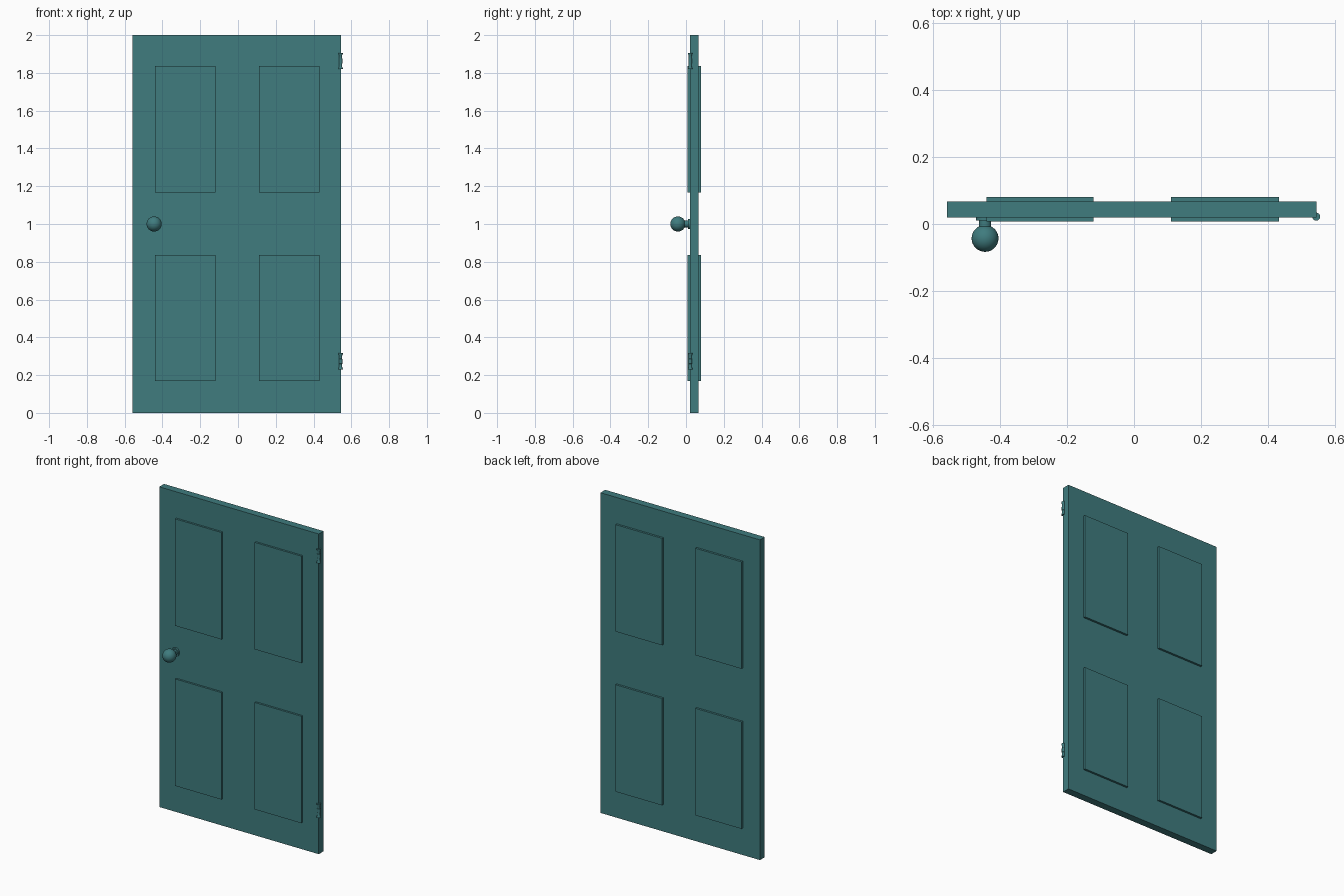
import bpy, bmesh, math
from mathutils import Matrix

if "Cube" in bpy.data.objects:
    bpy.data.objects.remove(bpy.data.objects["Cube"])

teal = bpy.data.materials.new("teal_paint")
teal.diffuse_color = (0.05, 0.2, 0.21, 1)
teal.use_nodes = True
teal.node_tree.nodes["Principled BSDF"].inputs["Base Color"].default_value = teal.diffuse_color


def finish(name, bm, smooth=False):
    bmesh.ops.recalc_face_normals(bm, faces=bm.faces)
    mesh = bpy.data.meshes.new(name)
    bm.to_mesh(mesh)
    bm.free()
    obj = bpy.data.objects.new(name, mesh)
    bpy.context.collection.objects.link(obj)
    mesh.materials.append(teal)
    if smooth:
        bpy.ops.object.select_all(action='DESELECT')
        obj.select_set(True)
        bpy.context.view_layer.objects.active = obj
        bpy.ops.object.shade_smooth_by_angle(angle=math.radians(35))
    return obj


def box(name, x, y, z):
    bm = bmesh.new()
    bmesh.ops.create_cube(bm, size=1)
    for v in bm.verts:
        v.co = [(lo + hi) / 2 + c * (hi - lo) for c, (lo, hi) in zip(v.co, (x, y, z))]
    return finish(name, bm)


def lathe(name, profile, location, rotation=Matrix(), steps=24):
    """Spin (radius, height) points about z, then place the result."""
    bm = bmesh.new()
    verts = [bm.verts.new((r, 0, h)) for r, h in profile]
    edges = [bm.edges.new(pair) for pair in zip(verts, verts[1:])]
    bmesh.ops.spin(bm, geom=verts + edges, cent=(0, 0, 0), axis=(0, 0, 1),
                   angle=math.tau, steps=steps)
    bmesh.ops.remove_doubles(bm, verts=bm.verts, dist=1e-5)
    bm.transform(Matrix.Translation(location) @ rotation)
    return finish(name, bm, smooth=True)


# Door slab
box("door_slab", (-0.558, 0.544), (0.02, 0.067), (0, 2))

# Raised panels, proud of both faces
for side, x in (("left", (-0.44, -0.12)), ("right", (0.11, 0.432))):
    for level, z in (("lower", (0.168, 0.836)), ("upper", (1.168, 1.836))):
        box(f"{level}_{side}_panel", x, (0.008, 0.08), z)

# Knob: rosette, neck and ball in one turned profile, pointing to the front
ball_r, ball_h = 0.04, 0.065
start = math.asin(0.018 / ball_r)
ball = []
for i in range(15):
    a = start + (math.pi - start) * i / 14
    ball.append((ball_r * math.sin(a), ball_h - ball_r * math.cos(a)))
ball[-1] = (0, ball_h + ball_r)
lathe("door_knob",
      [(0, -0.002), (0.027, -0.002), (0.027, 0.012), (0.018, 0.012)] + ball,
      (-0.444, 0.022, 1.0), Matrix.Rotation(math.pi / 2, 4, 'X'), 32)

# Hinge barrels: flared caps at the ends and a slimmer pin body
half = [(0, 0.043), (0.012, 0.043), (0.012, 0.038), (0.0085, 0.03), (0.0085, 0.014),
        (0.01, 0.012)]
hinge = half + [(r, -h) for r, h in reversed(half)]
for level, z in (("lower", 0.273), ("upper", 1.863)):
    lathe(f"{level}_hinge", hinge, (0.543, 0.022, z), steps=16)
